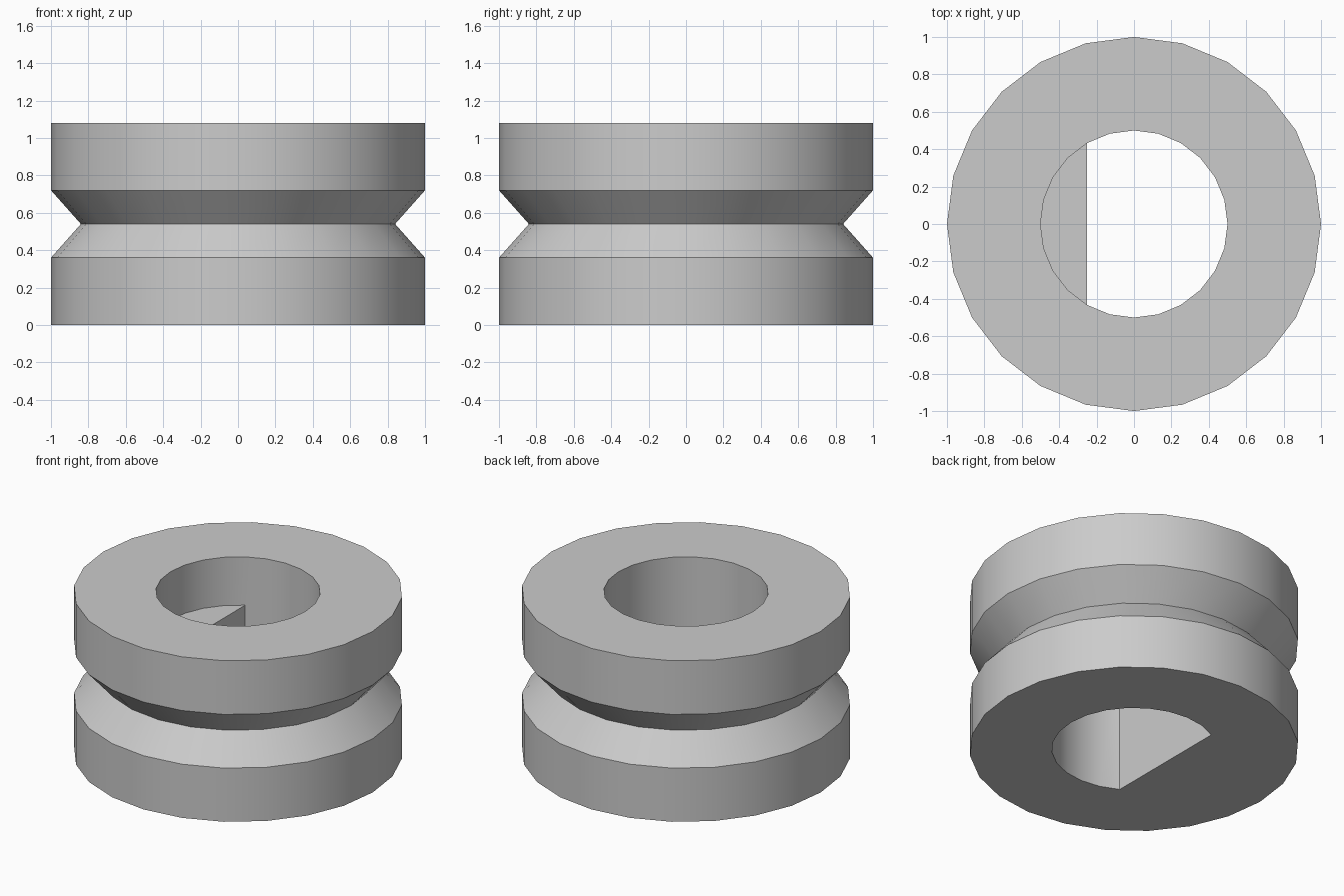
import bpy, bmesh
from math import cos, sin, pi, radians

cube = bpy.data.objects.get("Cube")
if cube:
    bpy.data.objects.remove(cube, do_unlink=True)

SIDES = 24
HEIGHT = 1.08
LEDGE = 0.756      # top of the flat inside the bore
FLAT_X = -0.25     # position of the flat
BORE = 0.5

# Plain grey material
grey = bpy.data.materials.new("plain grey")
grey.use_nodes = True
color = (0.6, 0.6, 0.6, 1)
grey.diffuse_color = color
grey.node_tree.nodes["Principled BSDF"].inputs["Base Color"].default_value = color

bm = bmesh.new()


def ring(radius, z, flat=False):
    """Ring of vertices, optionally cut to a D shape."""
    verts = []
    for i in range(SIDES):
        a = 2 * pi * i / SIDES
        x = radius * cos(a)
        if flat:
            x = max(x, FLAT_X)
        verts.append(bm.verts.new((x, radius * sin(a), z)))
    return verts


# Closed section: grooved rim, top, round bore, ledge, D-shaped bore
rings = [
    ring(1, 0),
    ring(1, HEIGHT / 3),
    ring(0.84, HEIGHT / 2),
    ring(1, HEIGHT * 2 / 3),
    ring(1, HEIGHT),
    ring(BORE, HEIGHT),
    ring(BORE, LEDGE),
    ring(BORE, LEDGE, flat=True),
    ring(BORE, 0, flat=True),
]
for lower, upper in zip(rings, rings[1:] + rings[:1]):
    for i in range(SIDES):
        j = (i + 1) % SIDES
        bm.faces.new((lower[i], lower[j], upper[j], upper[i]))

# Join the ledge to the bore where they coincide
bmesh.ops.remove_doubles(bm, verts=bm.verts[:], dist=0.0005)
bmesh.ops.recalc_face_normals(bm, faces=bm.faces[:])

mesh = bpy.data.meshes.new("grooved_wheel")
bm.to_mesh(mesh)
bm.free()
mesh.materials.append(grey)
wheel = bpy.data.objects.new("grooved_wheel", mesh)
bpy.context.collection.objects.link(wheel)

bpy.ops.object.select_all(action="DESELECT")
wheel.select_set(True)
bpy.context.view_layer.objects.active = wheel
bpy.ops.object.shade_smooth_by_angle(angle=radians(30))
